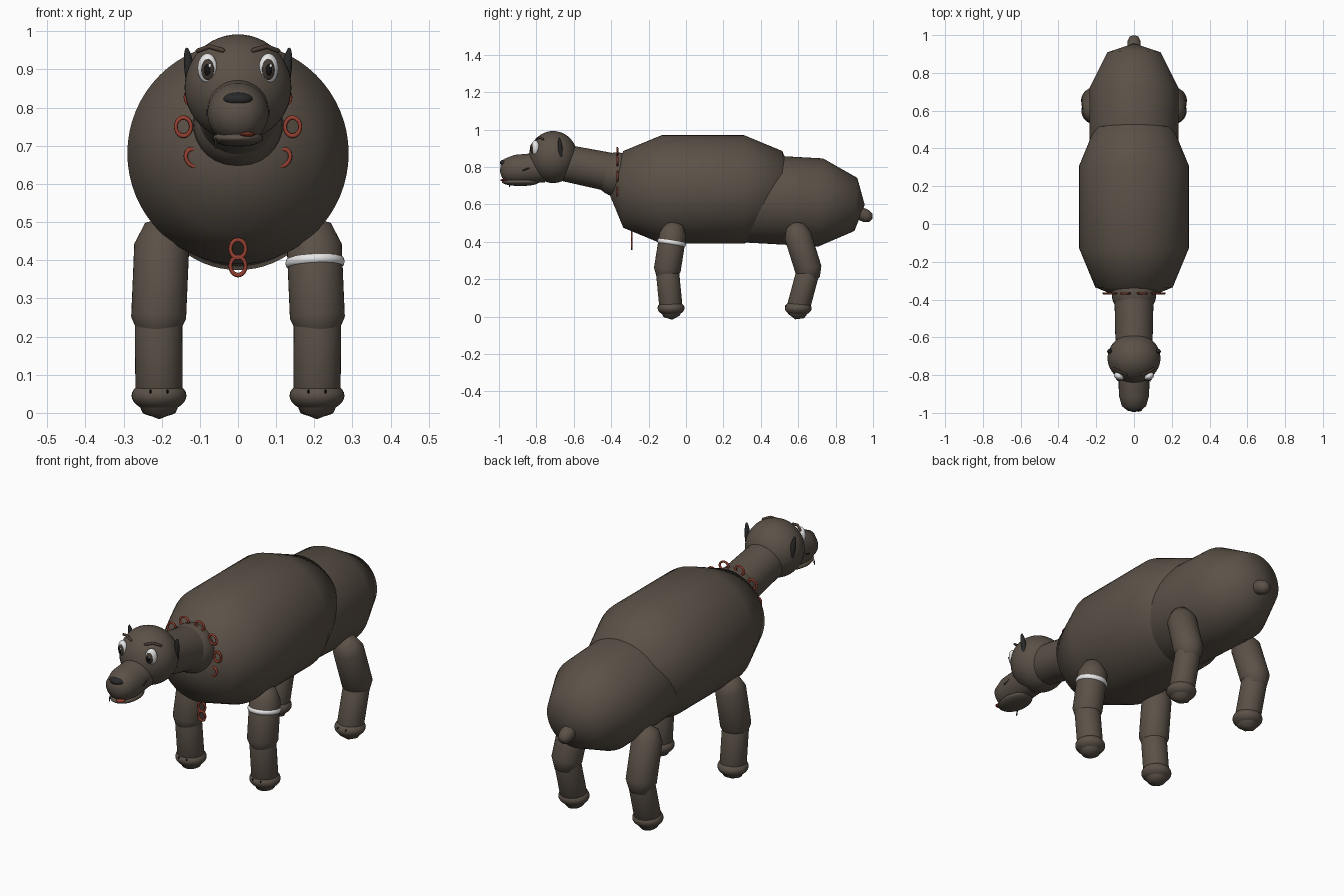
import bpy, math
from mathutils import Vector, Matrix

cube = bpy.data.objects.get("Cube")
if cube:
    bpy.data.objects.remove(cube, do_unlink=True)


def material(name, r, g, b):
    m = bpy.data.materials.new(name)
    m.use_nodes = True
    m.diffuse_color = (r, g, b, 1)
    bsdf = m.node_tree.nodes["Principled BSDF"]
    bsdf.inputs["Base Color"].default_value = (r, g, b, 1)
    bsdf.inputs["Roughness"].default_value = 0.8
    return m


FUR = material("brown fur", 0.105, 0.083, 0.064)
BROW = material("brow brown", 0.075, 0.05, 0.038)
DARK = material("dark grey", 0.022, 0.022, 0.023)
WHITE = material("white", 0.85, 0.85, 0.85)
IRIS = material("iris brown", 0.06, 0.045, 0.035)
BLACK = material("black", 0.006, 0.006, 0.006)
RED = material("chain red", 0.3, 0.05, 0.03)


def finish(ob, name, mat):
    ob.name = name
    ob.data.name = name
    ob.data.materials.append(mat)
    ob.data.polygons.foreach_set("use_smooth", [True] * len(ob.data.polygons))
    return ob


def lathe(name, p0, p1, profile, mat=FUR, sides=40):
    """Turn (distance, radius) pairs around the axis from p0 towards p1."""
    p0, p1 = Vector(p0), Vector(p1)
    rot = (p1 - p0).to_track_quat('Z', 'Y').to_matrix().to_4x4()
    frame = Matrix.Translation(p0) @ rot
    verts, rings, faces = [], [], []
    for t, r in profile:
        n = sides if r > 0 else 1
        rings.append(range(len(verts), len(verts) + n))
        for i in range(n):
            a = math.tau * i / sides
            verts.append(frame @ Vector((r * math.cos(a), r * math.sin(a), t)))
    for lo, hi in zip(rings, rings[1:]):
        for i in range(sides):
            j = (i + 1) % sides
            quad = [lo[i % len(lo)], lo[j % len(lo)], hi[j % len(hi)], hi[i % len(hi)]]
            faces.append(list(dict.fromkeys(quad)))
    mesh = bpy.data.meshes.new(name)
    mesh.from_pydata(verts, [], faces)
    ob = bpy.data.objects.new(name, mesh)
    bpy.context.collection.objects.link(ob)
    return finish(ob, name, mat)


def capsule(name, p0, p1, r, mat=FUR, bevel=45, sides=40):
    """Cylinder with coarse domes made of one middle ring and a pole."""
    length = (Vector(p1) - Vector(p0)).length
    out, ring = r * math.sin(math.radians(bevel)), r * math.cos(math.radians(bevel))
    return lathe(name, p0, p1, [(-r, 0), (-out, ring), (0, r), (length, r),
                                (length + out, ring), (length + r, 0)], mat, sides)


def ball(name, loc, size, mat=FUR, rot=(0, 0, 0), seg=32):
    bpy.ops.mesh.primitive_uv_sphere_add(segments=seg, ring_count=seg // 2,
                                         location=loc, rotation=rot)
    ob = bpy.context.object
    ob.scale = size
    return finish(ob, name, mat)


def link(name, loc, turn):
    """Oval chain link facing front, long axis turned in the xz plane."""
    bpy.ops.mesh.primitive_torus_add(major_segments=20, minor_segments=8,
                                     major_radius=0.02, minor_radius=0.005)
    ob = bpy.context.object
    ob.matrix_world = (Matrix.Translation(loc) @ Matrix.Rotation(-turn, 4, 'Y')
                       @ Matrix.Rotation(math.pi / 2, 4, 'X')
                       @ Matrix.Diagonal((1, 1.2, 1, 1)))
    return finish(ob, name, RED)


# Torso, neck and tail
capsule("chest_barrel", (0, -0.13, 0.68), (0, 0.31, 0.68), 0.29, sides=64)
capsule("hindquarters", (0, 0.27, 0.635), (0, 0.72, 0.61), 0.236, bevel=53, sides=64)
lathe("neck", (0, -0.64, 0.82), (0, -0.32, 0.755), [(0, 0.098), (0.33, 0.105)])
ball("neck_base", (0, -0.37, 0.76), (0.118, 0.118, 0.118))
capsule("tail", (0, 0.9, 0.565), (0, 0.965, 0.537), 0.035)

# Head and muzzle
ball("head", (0, -0.71, 0.853), (0.14, 0.13, 0.139), seg=48)
lathe("muzzle", (0, -0.76, 0.798), (0, -0.99, 0.778),
      [(0, 0.08), (0.15, 0.08), (0.205, 0.064), (0.228, 0.035), (0.236, 0)])
ball("lower_jaw", (0, -0.885, 0.72), (0.066, 0.1, 0.022))
ball("nose", (0, -0.965, 0.822), (0.04, 0.03, 0.019), DARK)
ball("tongue", (0.025, -0.972, 0.73), (0.021, 0.022, 0.006), RED)
capsule("mouth_whisker", (-0.058, -0.94, 0.718), (-0.058, -0.945, 0.695), 0.003, DARK, sides=8)

# Paired face details
for side, s in (("left", 1), ("right", -1)):
    ball(side + "_eye", (s * 0.08, -0.806, 0.903), (0.027, 0.02, 0.039), WHITE,
         (0, 0, s * 0.45))
    ball(side + "_iris", (s * 0.08, -0.82, 0.9), (0.018, 0.011, 0.028), IRIS,
         (0, 0, s * 0.4))
    ball(side + "_pupil", (s * 0.08, -0.8255, 0.899), (0.011, 0.008, 0.018), BLACK,
         (0, 0, s * 0.4))
    ball(side + "_eye_glint", (s * 0.08 + 0.006, -0.832, 0.91), (0.004, 0.003, 0.005), WHITE, seg=12)
    # Each brow is two short strokes meeting at a peak
    capsule(side + "_brow_inner", (s * 0.04, -0.798, 0.95), (s * 0.075, -0.783, 0.96),
            0.006, BROW, sides=12)
    capsule(side + "_brow_outer", (s * 0.075, -0.783, 0.96), (s * 0.105, -0.765, 0.949),
            0.006, BROW, sides=12)
    ball(side + "_ear", (s * 0.127, -0.672, 0.893), (0.013, 0.012, 0.065), DARK,
         (0.08, s * 0.12, 0))
    capsule(side + "_mouth_corner", (s * 0.079, -0.87, 0.782), (s * 0.078, -0.84, 0.795),
            0.004, DARK, sides=8)

# Legs
LEGS = {"front": ((-0.07, 0.44), (-0.1, 0.25), (-0.08, 0.045)),
        "back": ((0.597, 0.435), (0.655, 0.25), (0.6, 0.045))}
for side, s in (("left", 1), ("right", -1)):
    for end, (hip, knee, ankle) in LEGS.items():
        name = f"{side}_{end}"
        top, mid, low = [Vector((s * x, *p)) for x, p in
                         ((0.2, hip), (0.208, knee), (0.207, ankle))]
        capsule(name + "_upper_leg", top, mid, 0.072, bevel=50)
        capsule(name + "_lower_leg", mid, low, 0.062)
        ball(name + "_paw", low, (0.072, 0.072, 0.042))
        for i in (-1, 1):
            ball(f"{name}_toe_mark", low + Vector((i * 0.022, -0.066, 0.011)),
                 (0.003, 0.004, 0.006), BLACK, seg=8)
        # White band round one foreleg
        if name == "left_front":
            c = top.lerp(mid, 0.24)
            axis = (mid - top).normalized()
            lathe("leg_band", c - axis * 0.012, c,
                  [(0, 0.07), (0.002, 0.075), (0.012, 0.078), (0.022, 0.075), (0.024, 0.07)], WHITE)

# Chain round the neck with two hanging links
for i in range(10):
    a = math.tau * i / 10
    link("neck_chain_link", (0.143 * math.cos(a), -0.367, 0.75 + 0.138 * math.sin(a)), a)
for z in (0.43, 0.385):
    link("hanging_chain_link", (0, -0.29, z), 0)
